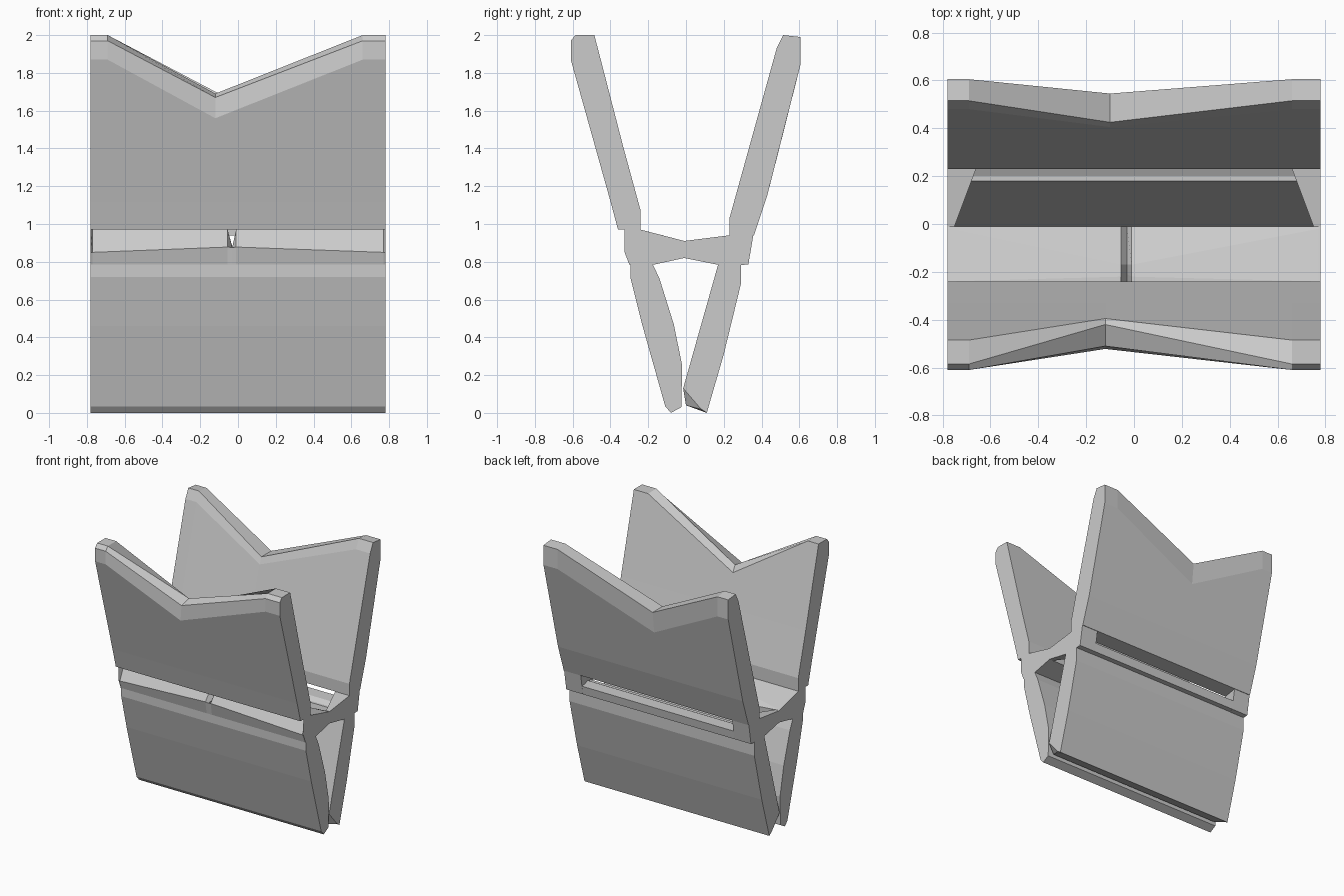
import bpy, bmesh

if "Cube" in bpy.data.objects:
    bpy.data.objects.remove(bpy.data.objects["Cube"])


def loft(name, rows):
    """Skin a list of equal-length rings of (x, y, z) points and cap both ends."""
    bm = bmesh.new()
    rings = [[bm.verts.new(p) for p in row] for row in rows]
    n = len(rings[0])
    for a, b in zip(rings, rings[1:]):
        for i in range(n):
            j = (i + 1) % n
            bm.faces.new((a[i], a[j], b[j], b[i]))
    caps = [bm.faces.new(rings[0]), bm.faces.new(rings[-1])]
    bmesh.ops.triangulate(bm, faces=caps)
    bmesh.ops.recalc_face_normals(bm, faces=bm.faces)
    mesh = bpy.data.meshes.new(name)
    bm.to_mesh(mesh)
    bm.free()
    obj = bpy.data.objects.new(name, mesh)
    bpy.context.collection.objects.link(obj)
    return obj


def ring(x, profile):
    return [(x, y, z) for y, z in profile]


W = 0.78  # half width

# Upper front panel with V notch in its top edge
front_base = [(-0.40, 1.12), (-0.36, 0.97), (-0.24, 0.97), (-0.24, 1.07), (-0.33, 1.40)]
front_tip = front_base + [(-0.485, 2.0), (-0.585, 2.0), (-0.61, 1.97), (-0.61, 1.87)]
front_dip = front_base + [(-0.395, 1.64), (-0.42, 1.69), (-0.51, 1.67), (-0.522, 1.56)]
loft("upper_front_panel", [ring(-W, front_tip), ring(-0.69, front_tip),
                           ring(-0.12, front_dip), ring(0.66, front_tip), ring(W, front_tip)])

# Upper rear panel with matching notch
rear_base = [(0.43, 1.15), (0.36, 0.94), (0.23, 0.94), (0.23, 1.03)]
rear_tip = rear_base + [(0.48, 1.93), (0.515, 2.0), (0.605, 1.99), (0.605, 1.84)]
rear_dip = rear_base + [(0.405, 1.64), (0.425, 1.69), (0.545, 1.69), (0.527, 1.53)]
loft("upper_rear_panel", [ring(-W, rear_tip), ring(-0.69, rear_tip),
                          ring(-0.10, rear_dip), ring(0.66, rear_tip), ring(W, rear_tip)])

# Lower panels, leaning together at the foot
lower_front = [(-0.295, 0.785), (-0.295, 0.72), (-0.23, 0.46), (-0.11, 0.035), (-0.08, 0.0),
               (-0.025, 0.03), (-0.02, 0.25), (-0.065, 0.47), (-0.14, 0.71), (-0.175, 0.785)]
loft("lower_front_panel", [ring(-W, lower_front), ring(W, lower_front)])

rear_leg = [(0.29, 0.785), (0.29, 0.68), (0.20, 0.31), (0.11, 0.0)]
rear_foot_mid = rear_leg + [(0.0, 0.04), (-0.015, 0.13), (0.17, 0.785)]
rear_foot_end = rear_leg + [(0.08, 0.02), (-0.015, 0.13), (0.17, 0.785)]
loft("lower_rear_panel", [ring(-W, rear_foot_end), ring(-W + 0.03, rear_foot_mid),
                          ring(W - 0.03, rear_foot_mid), ring(W, rear_foot_end)])

# Front half of the bridge: groove outside, shallow dip inside, nick in the middle
under = [(-0.30, 0.785), (-0.17, 0.785), (-0.01, 0.82)]
bar_end = [(-0.325, 0.97), (-0.325, 0.85)] + under + [(-0.01, 0.91), (-0.02, 0.913), (-0.24, 0.97)]
bar_in = [(-0.27, 0.97), (-0.325, 0.85)] + under + [(-0.01, 0.91), (-0.02, 0.913), (-0.24, 0.97)]
bar_mid = [(-0.24, 0.97), (-0.315, 0.878)] + under + [(-0.01, 0.85), (-0.17, 0.945), (-0.22, 0.965)]
bar_nick = [(-0.25, 0.88), (-0.315, 0.875)] + under + [(-0.01, 0.85), (-0.17, 0.88), (-0.21, 0.88)]
loft("bridge_front", [ring(-W, bar_end), ring(-0.77, bar_in), ring(-0.055, bar_mid),
                      ring(-0.03, bar_nick), ring(-0.01, bar_mid), ring(0.77, bar_in), ring(W, bar_end)])

# Sill under the rear slot
sill = [(0.17, 0.785), (0.18, 0.83), (0.20, 0.83), (0.24, 0.85), (0.34, 0.85), (0.33, 0.785)]
loft("rear_sill", [ring(-0.7, sill), ring(0.7, sill)])

# Tapered end webs that close the slot on both sides
web = [(-0.01, 0.91, 0.75), (0.23, 0.94, 0.66), (0.357, 0.945, 0.64), (0.33, 0.785, 0.64),
       (0.19, 0.78, 0.68), (-0.01, 0.82, 0.75)]
for label, side in (("left", -1), ("right", 1)):
    loft(label + "_end_web", [[(side * W, y, z) for y, z, x in web],
                              [(side * x, y, z) for y, z, x in web]])
